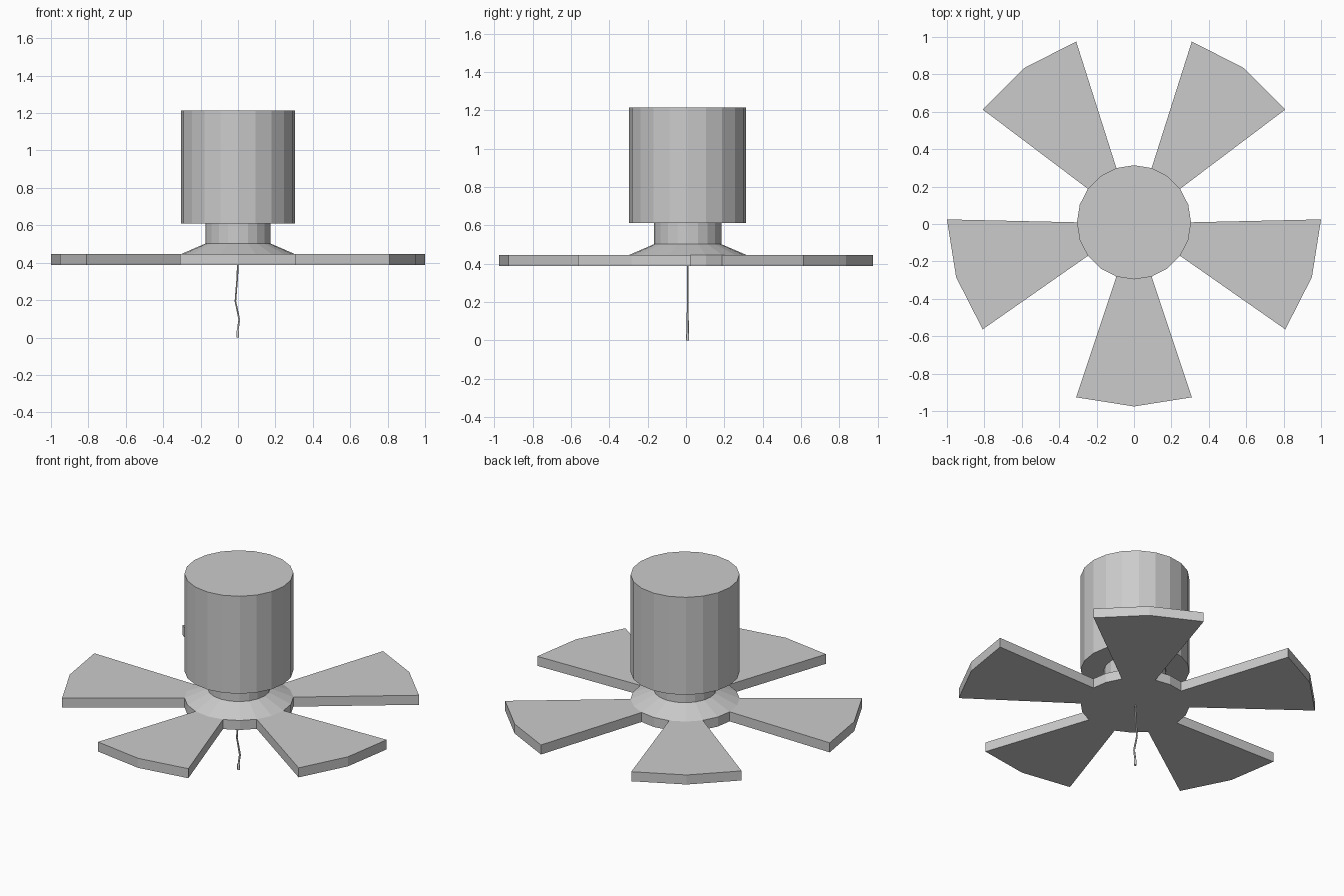
import bpy, bmesh
from math import sin, cos, pi

if "Cube" in bpy.data.objects:
    bpy.data.objects.remove(bpy.data.objects["Cube"])

SIDES = 20
HUB_Y = 0.009      # axis of motor and hub
TIP_Y = 0.0245     # centre of the blade tip circle


def finish(bm, name):
    bmesh.ops.recalc_face_normals(bm, faces=bm.faces)
    me = bpy.data.meshes.new(name)
    bm.to_mesh(me)
    bm.free()
    ob = bpy.data.objects.new(name, me)
    bpy.context.collection.objects.link(ob)
    return ob


def lathe(profile):
    """Closed turned solid; returns the bmesh and its bands of side faces."""
    bm = bmesh.new()
    rings = [[bm.verts.new((r * cos(2 * pi * i / SIDES),
                            HUB_Y + r * sin(2 * pi * i / SIDES), z))
              for i in range(SIDES)] for r, z in profile]
    bands = []
    for a, b in zip(rings, rings[1:]):
        bands.append([bm.faces.new((a[i], a[(i + 1) % SIDES],
                                    b[(i + 1) % SIDES], b[i]))
                      for i in range(SIDES)])
    bm.faces.new(rings[0][::-1])
    bm.faces.new(rings[-1])
    return bm, bands


# Motor housing, neck, sloped collar and hub in one turned body
R = 0.305
bm, bands = lathe([(R, 0.387), (R, 0.446), (0.175, 0.502),
                   (0.175, 0.611), (R, 0.611), (R, 1.214)])

# Five blades: pull pairs of hub side faces out to the tip circle
hub = bands[0]
for k in range(2, SIDES, 4):
    pair = [hub[k], hub[k + 1]]
    out = bmesh.ops.extrude_face_region(bm, geom=pair)["geom"]
    for v in out:
        if isinstance(v, bmesh.types.BMVert):
            v.co.x /= R
            v.co.y = TIP_Y + (v.co.y - HUB_Y) / R
    bmesh.ops.delete(bm, geom=[f for f in pair if f.is_valid], context='FACES_ONLY')
finish(bm, "fan_body_and_blades")

# Crooked pull cord with a slightly thicker end
cu = bpy.data.curves.new("pull_cord", 'CURVE')
cu.dimensions = '3D'
cu.bevel_depth = 0.006
cu.bevel_resolution = 1
cu.use_fill_caps = True
path = [(-0.002, 0.39, 0.8), (-0.003, 0.33, 0.8), (-0.014, 0.195, 0.8),
        (0.007, 0.094, 0.9), (-0.002, 0.038, 0.9),
        (-0.002, 0.034, 1.3), (-0.002, 0.0, 1.3)]
sp = cu.splines.new('POLY')
sp.points.add(len(path) - 1)
for p, (x, z, r) in zip(sp.points, path):
    p.co = (x, HUB_Y, z, 1)
    p.radius = r
bpy.context.collection.objects.link(bpy.data.objects.new("pull_cord", cu))
